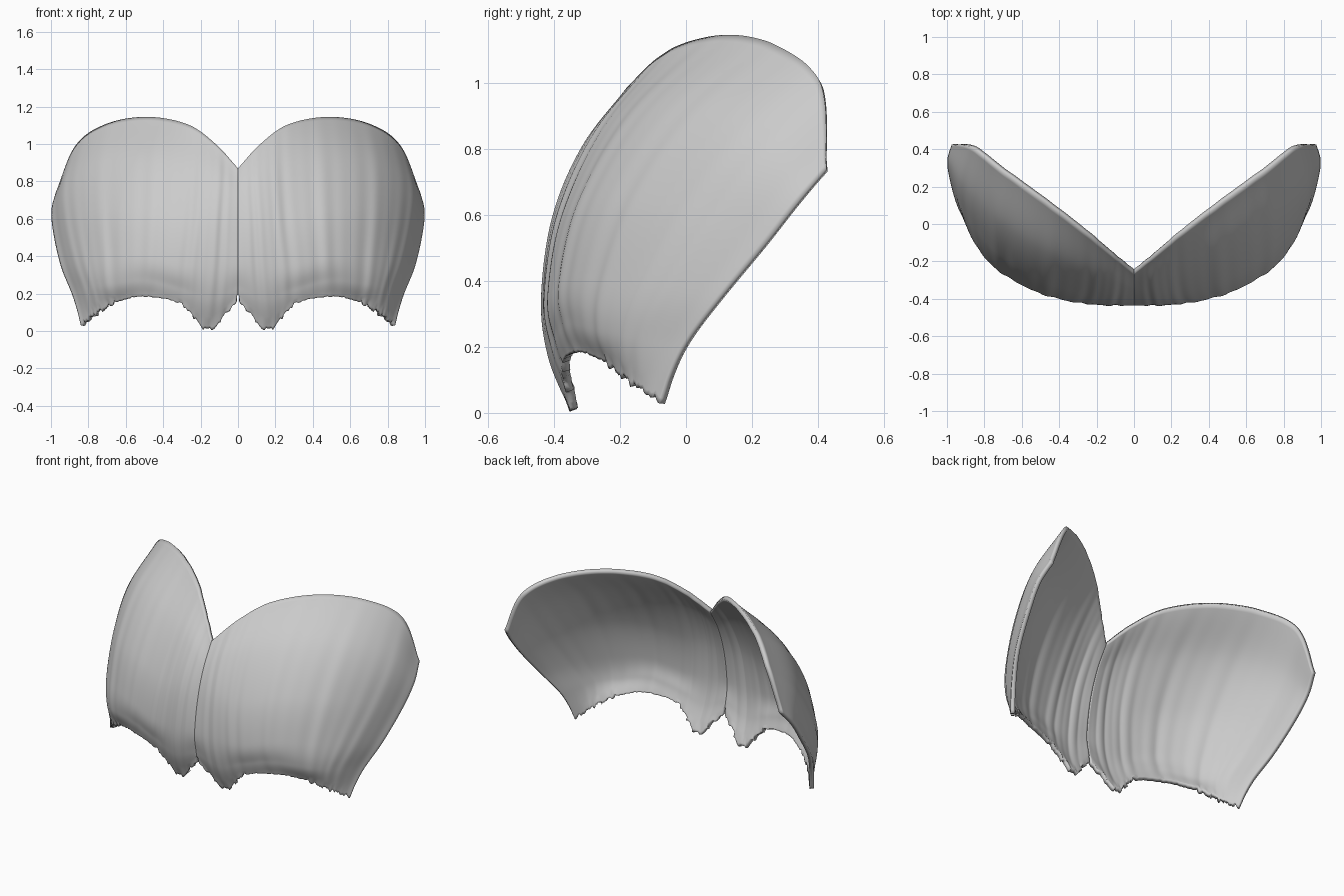
import bpy, bmesh, math, random
from mathutils import Vector

if "Cube" in bpy.data.objects:
    bpy.data.objects.remove(bpy.data.objects["Cube"])

random.seed(4)
NU, NV = 96, 56

# Key ribs of the right shell, inner seam to outer edge, each from bottom to top
RIBS = [
    [(.01, -.405, .16), (0, -.42, .23), (0, -.435, .35), (0, -.405, .55), (0, -.35, .72), (0, -.265, .87)],
    [(.16, -.35, .005), (.15, -.415, .17), (.14, -.435, .35), (.13, -.40, .60), (.12, -.305, .82), (.12, -.165, 1.0)],
    [(.30, -.375, .14), (.30, -.40, .22), (.30, -.42, .35), (.28, -.375, .60), (.27, -.245, .87), (.27, -.04, 1.105)],
    [(.50, -.33, .185), (.50, -.36, .27), (.50, -.368, .40), (.50, -.30, .65), (.50, -.13, .92), (.49, .13, 1.145)],
    [(.66, -.24, .15), (.69, -.27, .25), (.71, -.25, .40), (.735, -.15, .65), (.74, .03, .90), (.71, .29, 1.105)],
    [(.76, -.17, .09), (.80, -.17, .23), (.85, -.10, .38), (.90, .05, .60), (.915, .21, .80), (.87, .41, .99)],
    [(.84, -.08, .04), (.885, -.01, .19), (.945, .10, .34), (.985, .24, .51), (.998, .34, .64), (.975, .425, .74)],
]


def spline(pts, t):
    """Catmull-Rom through pts, t in 0..1."""
    n = len(pts) - 1
    i = min(int(t * n), n - 1)
    f = t * n - i
    b, c = pts[i], pts[i + 1]
    a = pts[i - 1] if i > 0 else b * 2 - c
    d = pts[i + 2] if i + 2 <= n else c * 2 - b
    return (b * 2 + (c - a) * f + (a * 2 - b * 5 + c * 4 - d) * f * f
            + (b * 3 - a - c * 3 + d) * f ** 3) * 0.5


def wrinkle(u, v):
    """Fine folds running up the shell, strongest near the bottom."""
    s = math.sin(u * 61 + 2 * v) + .7 * math.sin(u * 97 + 1.3 + 3 * v) + .5 * math.sin(u * 37 + 4)
    return .0022 * s * math.sin(math.pi * min(1, v * .8 + .12)) * min(1, u * 12)


ribs = [[Vector(p) for p in r] for r in RIBS]
bm = bmesh.new()
grid = []
for i in range(NU + 1):
    u = i / NU
    jag = random.uniform(-.012, .012) * (.3 if .35 < u < .65 else 1)
    column = []
    for j in range(NV + 1):
        v = j / NV
        p = spline([spline(r, v) for r in ribs], u)
        p.y += wrinkle(u, v)
        p.z += jag * max(0, 1 - v * 14)      # torn lower edge
        p.z = max(p.z, 0)
        p.x = 0 if i == 0 and v > .1 else max(p.x, 0)
        column.append(bm.verts.new(p))
    grid.append(column)
for i in range(NU):
    for j in range(NV):
        bm.faces.new((grid[i][j], grid[i + 1][j], grid[i + 1][j + 1], grid[i][j + 1]))

mesh = bpy.data.meshes.new("curved_shell_pair")
bm.to_mesh(mesh)
bm.free()
shell = bpy.data.objects.new("curved_shell_pair", mesh)
bpy.context.collection.objects.link(shell)

grey = bpy.data.materials.new("light grey")
grey.diffuse_color = (.6, .6, .6, 1)
grey.use_nodes = True
grey.node_tree.nodes["Principled BSDF"].inputs["Base Color"].default_value = grey.diffuse_color
mesh.materials.append(grey)

# Wall thickness towards the inside, then the mirrored left shell
solid = shell.modifiers.new("thickness", 'SOLIDIFY')
solid.thickness = .025
solid.offset = -1
mirror = shell.modifiers.new("left_side", 'MIRROR')
mirror.use_mirror_merge = False

bpy.context.view_layer.objects.active = shell
shell.select_set(True)
bpy.ops.object.shade_smooth_by_angle(angle=math.radians(40))
